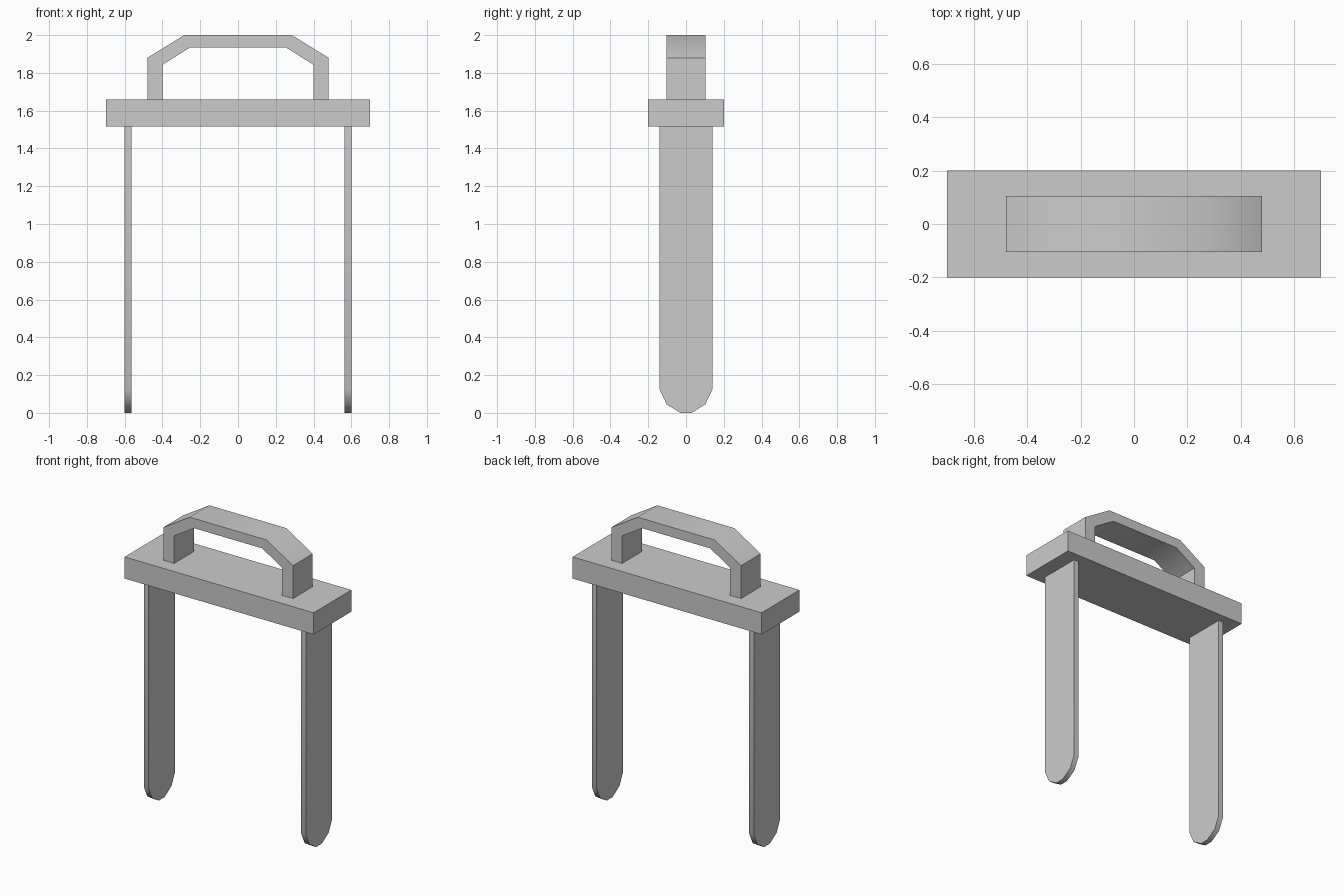
import bpy, bmesh, math
from mathutils import Vector

if "Cube" in bpy.data.objects:
    bpy.data.objects.remove(bpy.data.objects["Cube"])


def extrude_profile(name, points, direction):
    """Closed solid made by pushing a planar outline along a direction."""
    bm = bmesh.new()
    face = bm.faces.new([bm.verts.new(p) for p in points])
    result = bmesh.ops.extrude_face_region(bm, geom=[face], use_keep_orig=True)
    moved = [g for g in result["geom"] if isinstance(g, bmesh.types.BMVert)]
    bmesh.ops.translate(bm, verts=moved, vec=Vector(direction))
    bmesh.ops.recalc_face_normals(bm, faces=bm.faces)
    mesh = bpy.data.meshes.new(name)
    bm.to_mesh(mesh)
    bm.free()
    obj = bpy.data.objects.new(name, mesh)
    bpy.context.collection.objects.link(obj)
    bpy.ops.object.select_all(action="DESELECT")
    bpy.context.view_layer.objects.active = obj
    obj.select_set(True)
    bpy.ops.object.shade_smooth_by_angle(angle=math.radians(40))
    return obj


def mirrored(half):
    """Complete a symmetric outline from its positive half."""
    return half + [(-a, z) for a, z in reversed(half)]


BAR_BOTTOM, BAR_TOP = 1.515, 1.66

# Crossbar
bar = mirrored([(0.7, BAR_BOTTOM), (0.7, BAR_TOP)])
extrude_profile("crossbar", [(x, -0.2, z) for x, z in bar], (0, 0.4, 0))

# Angular grip on top of the bar
outer = mirrored([(0.48, BAR_TOP), (0.48, 1.88), (0.285, 2.0)])
inner = mirrored([(0.40, BAR_TOP), (0.40, 1.843), (0.253, 1.935)])
grip = outer + inner[::-1]
extrude_profile("handle", [(x, -0.104, z) for x, z in grip], (0, 0.208, 0))

# Flat prongs with faceted rounded tips
prong = mirrored([(0.14, BAR_BOTTOM), (0.14, 0.125), (0.102, 0.045), (0.03, 0.0)])
for side, x in (("left", -0.6), ("right", 0.565)):
    extrude_profile(side + "_prong", [(x, y, z) for y, z in prong], (0.035, 0, 0))
